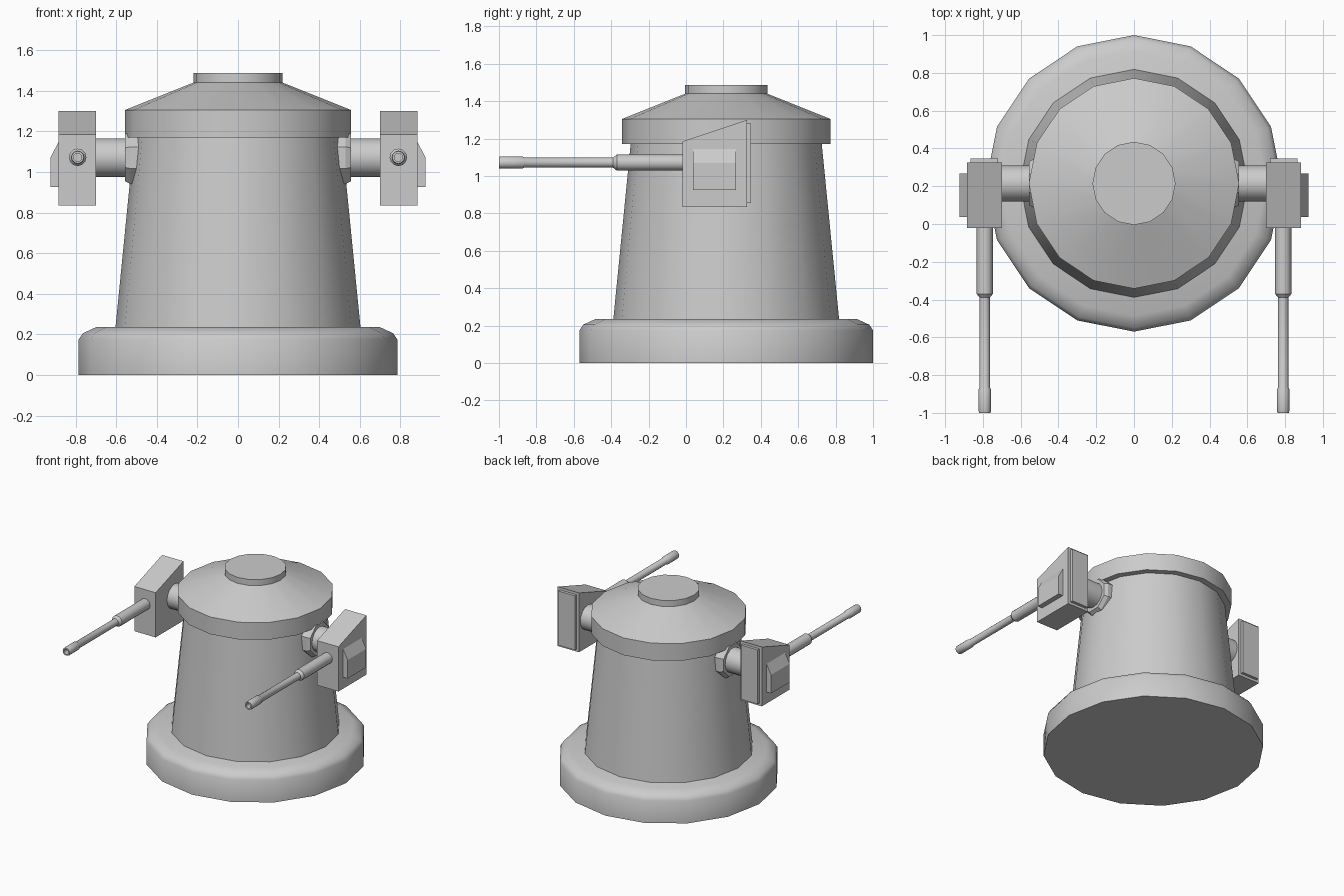
import bpy, bmesh, math
from mathutils import Matrix, Vector

if "Cube" in bpy.data.objects:
    bpy.data.objects.remove(bpy.data.objects["Cube"])

CY = 0.215      # y of the turret axis
GZ = 1.07       # height of the gun axis


def finish(name, bm, angle=40, mirror=False):
    bmesh.ops.recalc_face_normals(bm, faces=bm.faces)
    me = bpy.data.meshes.new(name)
    bm.to_mesh(me)
    bm.free()
    ob = bpy.data.objects.new(name, me)
    bpy.context.collection.objects.link(ob)
    if mirror:
        m = ob.modifiers.new("mirror", 'MIRROR')
        m.use_axis = (True, False, False)
    bpy.ops.object.select_all(action='DESELECT')
    ob.select_set(True)
    bpy.context.view_layer.objects.active = ob
    bpy.ops.object.shade_smooth_by_angle(angle=math.radians(angle))
    return ob


def lathe(name, profile, sides, matrix, angle=40, mirror=False, phase=0.0):
    """Turn (radius, height) points round local z, cap both ends."""
    bm = bmesh.new()
    rings = []
    for r, h in profile:
        rings.append([bm.verts.new(matrix @ Vector((
            r * math.cos(2 * math.pi * (i + phase) / sides),
            r * math.sin(2 * math.pi * (i + phase) / sides), h)))
            for i in range(sides)])
    for a, b in zip(rings, rings[1:]):
        for i in range(sides):
            j = (i + 1) % sides
            bm.faces.new((a[i], a[j], b[j], b[i]))
    bm.faces.new(rings[0])
    bm.faces.new(rings[-1])
    return finish(name, bm, angle, mirror)


def prism(name, outline, x0, x1):
    """Extrude a (y, z) outline along x, mirrored to the other side."""
    bm = bmesh.new()
    a = [bm.verts.new((x0, y, z)) for y, z in outline]
    b = [bm.verts.new((x1, y, z)) for y, z in outline]
    n = len(outline)
    for i in range(n):
        bm.faces.new((a[i], a[(i + 1) % n], b[(i + 1) % n], b[i]))
    bm.faces.new(a)
    bm.faces.new(b)
    return finish(name, bm, 20, True)


up = Matrix.Translation((0, CY, 0))
side = Matrix.Translation((0, CY, GZ)) @ Matrix.Rotation(math.pi / 2, 4, 'Y')
forward = Matrix.Translation((0.79, 0, GZ + 0.002)) @ Matrix.Rotation(math.pi / 2, 4, 'X')

# Turret body
lathe("base", [(0.785, 0), (0.785, 0.175), (0.765, 0.205), (0.70, 0.235)], 16, up)
lathe("tower", [(0.605, 0.22), (0.51, 1.18)], 16, up)
lathe("head", [(0.557, 1.17), (0.557, 1.305), (0.22, 1.44), (0.22, 1.487)], 16, up)

# Gun mounts
lathe("mount_collar", [(0.14, 0.46), (0.14, 0.53), (0.125, 0.557)], 8, side, 20, True, 0.5)
lathe("mount_axle", [(0.095, 0.50), (0.095, 0.71)], 16, side, 40, True)

# Gun housings with wedge top and rear plate
prism("gun_housing", [(-0.02, 0.835), (0.325, 0.835), (0.325, 1.30), (-0.02, 1.185)], 0.70, 0.885)
prism("rear_plate", [(0.32, 0.855), (0.347, 0.855), (0.347, 1.28), (0.32, 1.28)], 0.72, 0.865)

# Outer side panel with sloping top
bm = bmesh.new()
bmesh.ops.create_cube(bm, size=1)
for v in bm.verts:
    outer, back, top = v.co.x > 0, v.co.y > 0, v.co.z > 0
    z = (1.07 if outer else 1.155) if top else 0.925
    v.co = (0.925 if outer else 0.88, 0.267 if back else 0.037, z)
finish("side_panel", bm, 20, True)

# Stepped barrels with a hollow muzzle
lathe("barrel", [(0.043, -0.02), (0.043, 0.37), (0.027, 0.39), (0.027, 0.865),
                 (0.033, 0.875), (0.033, 0.99), (0.03, 1.0), (0.02, 1.0), (0.02, 0.93)],
      12, forward, 35, True)
